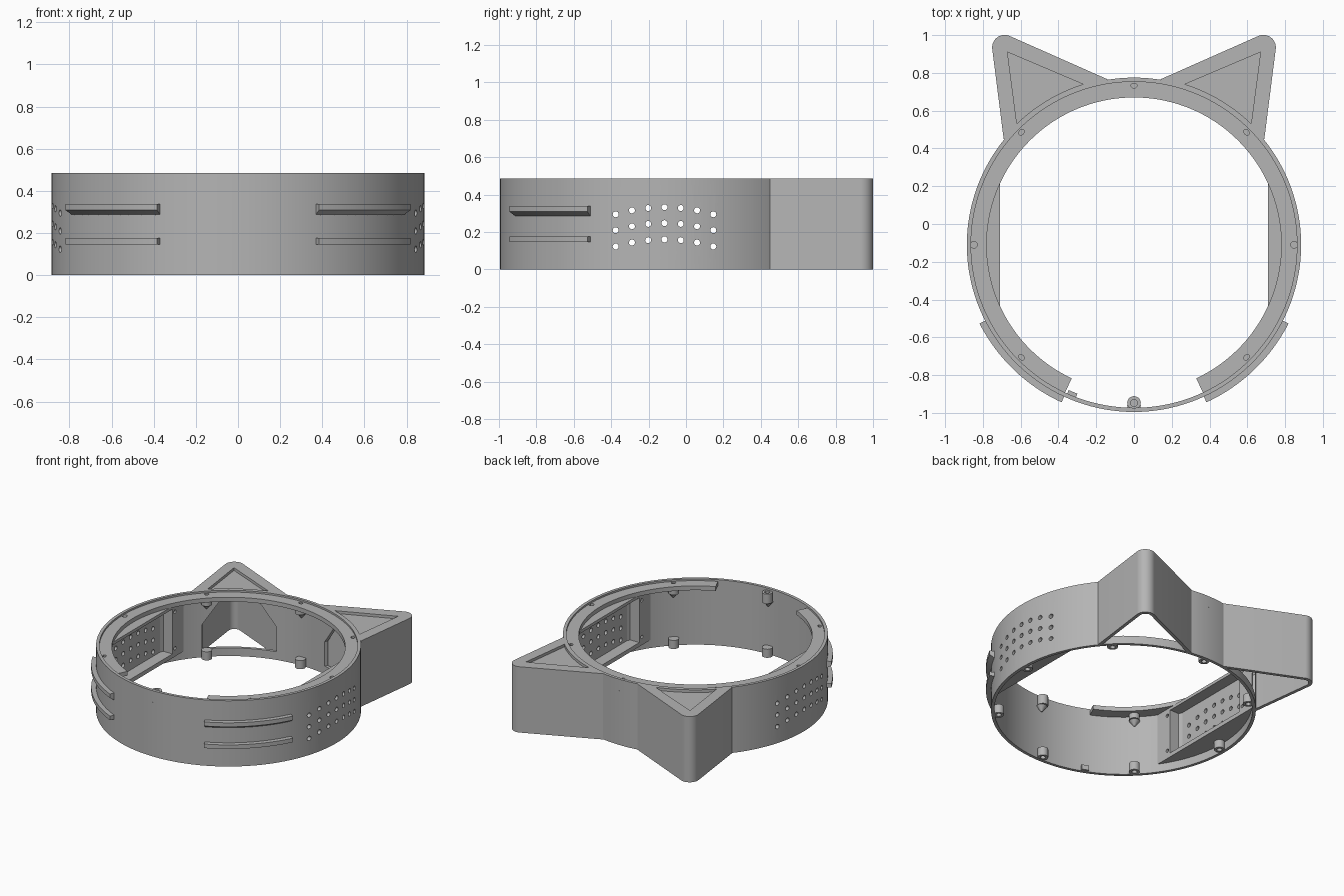
import bpy, bmesh, math
from mathutils import Matrix, Vector

if "Cube" in bpy.data.objects:
    bpy.data.objects.remove(bpy.data.objects["Cube"])

CY = -0.11            # ring centre in y
RO, RI, H = 0.885, 0.863, 0.485
grey = bpy.data.materials.new("plain grey")
grey.diffuse_color = (0.46, 0.46, 0.46, 1)
grey.use_nodes = True
grey.node_tree.nodes["Principled BSDF"].inputs["Base Color"].default_value = grey.diffuse_color


def finish(bm, name):
    bmesh.ops.recalc_face_normals(bm, faces=bm.faces)
    me = bpy.data.meshes.new(name)
    bm.to_mesh(me)
    bm.free()
    me.materials.append(grey)
    ob = bpy.data.objects.new(name, me)
    ob.location.y = CY
    bpy.context.collection.objects.link(ob)
    return ob


def polar(r, deg):
    return (r * math.cos(math.radians(deg)), r * math.sin(math.radians(deg)))


def arc_pts(r, a0, a1, n, c=(0, 0)):
    pts = [polar(r, a0 + (a1 - a0) * i / n) for i in range(n + 1)]
    return [(c[0] + x, c[1] + y) for x, y in pts]


def add_prism(bm, pts, z0, z1, mat=None):
    """Extrude a 2D outline from z0 to z1."""
    lo = [bm.verts.new((x, y, z0)) for x, y in pts]
    hi = [bm.verts.new((x, y, z1)) for x, y in pts]
    bm.faces.new(lo[::-1])
    bm.faces.new(hi)
    n = len(pts)
    for i in range(n):
        j = (i + 1) % n
        bm.faces.new((lo[i], lo[j], hi[j], hi[i]))
    if mat:
        bmesh.ops.transform(bm, matrix=mat, verts=lo + hi)


def add_cone(bm, r1, r2, z0, z1, x, y, n=20):
    bmesh.ops.create_cone(bm, cap_ends=True, segments=n, radius1=r1, radius2=r2, depth=z1 - z0,
                          matrix=Matrix.Translation((x, y, (z0 + z1) / 2)))


def sweep(name, prof, a0, a1, n):
    """Sweep an (r, z) profile round the ring axis."""
    bm = bmesh.new()
    closed = abs(a1 - a0) >= 360
    rows = []
    for i in range(n if closed else n + 1):
        a = a0 + (a1 - a0) * i / n
        rows.append([bm.verts.new((*polar(r, a), z)) for r, z in prof])
    m = len(prof)
    for i in range(n):
        p, q = rows[i], rows[(i + 1) % len(rows)]
        for k in range(m):
            bm.faces.new((p[k], p[(k + 1) % m], q[(k + 1) % m], q[k]))
    if not closed:
        bm.faces.new(rows[0])
        bm.faces.new(rows[-1][::-1])
    return finish(bm, name)


def rect(r0, r1, z0, z1):
    return [(r0, z0), (r1, z0), (r1, z1), (r0, z1)]


def cut(ob, bm):
    """Subtract a bmesh from an object."""
    tool = finish(bm, "cutter")
    tool.hide_render = True
    mod = ob.modifiers.new("cut", 'BOOLEAN')
    mod.operation, mod.solver, mod.object = 'DIFFERENCE', 'EXACT', tool
    dg = bpy.context.evaluated_depsgraph_get()
    me = bpy.data.meshes.new_from_object(ob.evaluated_get(dg))
    ob.modifiers.clear()
    ob.data = me
    bpy.data.objects.remove(tool)


def vent_holes():
    """Three gently arched rows of holes running along x."""
    bm = bmesh.new()
    for i in range(-3, 4):
        for z in (0.332, 0.247, 0.16):
            m = (Matrix.Translation((0, i * 0.087 - 0.005, z - 0.0042 * i * i))
                 @ Matrix.Rotation(math.pi / 2, 4, 'Y'))
            bmesh.ops.create_cone(bm, cap_ends=True, segments=16, radius1=0.016,
                                  radius2=0.016, depth=2.4, matrix=m)
    return bm


def ear_outline(inset, ext, r_in):
    """Rounded ear outline, right side, closed along the ring."""
    na, nb = Vector(polar(1, -7)), Vector(polar(1, 113))
    a = Vector((0.69, 0.56)) - na * inset - Vector(polar(ext, 83))
    b = Vector((0.14, 0.876)) - nb * inset - Vector(polar(ext, 23)) * 0.6
    ang = [math.degrees(math.atan2(v.y, v.x)) for v in (a, b)]
    return ([tuple(a)] + arc_pts(0.066 - inset, -7, 113, 12, (0.685, 1.045)) + [tuple(b)]
            + arc_pts(r_in, ang[1] - 1, ang[0] + 1, 16))


# Outer wall, with ear windows and vent holes
wall = sweep("ring_wall", rect(RI, RO, 0, H), 0, 360, 144)
windows = bmesh.new()
for a in (60, 120):
    x, y = polar(1, a)
    mat = Matrix(((-y, 0, x, 0), (x, 0, y, 0), (0, 1, 0, 0), (0, 0, 0, 1)))
    add_prism(windows, [(-.25, .06), (.25, .06), (.25, .24), (.12, .425), (-.12, .425), (-.25, .24)],
              0.7, 0.95, mat)
cut(wall, windows)
cut(wall, vent_holes())

# Top flange, open at the front, with screw holes
bosses = [polar(0.85, k * 45) for k in range(8)]
flange = sweep("top_flange", rect(0.78, RI + 0.005, 0.44, 0.472), -65, 245, 124)
screws = bmesh.new()
for x, y in bosses:
    add_cone(screws, 0.018, 0.018, 0.40, 0.52, x * 0.997, y * 0.997, 16)
cut(flange, screws)

# Screw bosses: tapered under the flange, plain at the base
for k, (x, y) in enumerate(bosses):
    s = 0.985
    if k % 4:
        bm = bmesh.new()
        add_cone(bm, 0.036, 0.036, 0.40, 0.471, x * s, y * s)
        upper = finish(bm, "upper_boss")
        bm = bmesh.new()
        add_cone(bm, 0.018, 0.018, 0.41, 0.52, x * s, y * s, 16)
        cut(upper, bm)
        bm = bmesh.new()
        add_cone(bm, 0.004, 0.036, 0.36, 0.40, x * 1.0, y * 1.0)
        finish(bm, "boss_taper")
    bm = bmesh.new()
    add_cone(bm, 0.036, 0.036, 0.002, 0.065, x * s, y * s)
    lower = finish(bm, "lower_boss")
    bm = bmesh.new()
    add_cone(bm, 0.018, 0.018, -0.02, 0.045, x * s, y * s, 16)
    cut(lower, bm)

for sx, side in ((1, "right"), (-1, "left")):
    flip = Matrix.Diagonal((sx, 1, 1, 1))

    # Hollow ear, open below, with a sunken triangle on top
    bm = bmesh.new()
    add_prism(bm, ear_outline(0, 0, 0.873), 0, H, flip)
    ear = finish(bm, side + "_ear")
    bm = bmesh.new()
    add_prism(bm, ear_outline(0.024, 0.05, 0.82), -0.1, 0.44, flip)
    cut(ear, bm)
    bm = bmesh.new()
    add_prism(bm, [(0.62, 0.64), (0.67, 1.02), (0.27, 0.85)] + arc_pts(0.892, 71, 47, 12), 0.465, 0.6, flip)
    cut(ear, bm)

    # Flat speaker mount with pocket, vents and corner screw holes
    half = math.degrees(math.acos(0.71 / 0.868))
    bm = bmesh.new()
    add_prism(bm, arc_pts(0.868, -half, half, 32), 0.06, 0.442, flip)
    mount = finish(bm, side + "_speaker_mount")
    bm = bmesh.new()
    add_prism(bm, [(0.6, -0.36), (0.795, -0.36), (0.795, 0.36), (0.6, 0.36)], 0.09, 0.42, flip)
    cut(mount, bm)
    bm = bmesh.new()
    for y in (-0.39, 0.39):
        for z in (0.12, 0.39):
            m = Matrix.Translation((sx * 0.71, y, z)) @ Matrix.Rotation(math.pi / 2, 4, 'Y')
            bmesh.ops.create_cone(bm, cap_ends=True, segments=12, radius1=0.013,
                                  radius2=0.013, depth=0.06, matrix=m)
    cut(mount, bm)
    cut(mount, vent_holes())

    # Outer rails on the front quarters
    a0, a1 = (-65.3, -27) if sx > 0 else (207, 245.3)
    sweep(side + "_lower_rail", rect(RO - 0.01, 0.918, 0.145, 0.175), a0, a1, 24)
    sweep(side + "_upper_rail", [(RO - 0.01, 0.28), (0.918, 0.308), (0.918, 0.338), (RO - 0.01, 0.338)],
          a0, a1, 24)

# Small locating tab near the base
bm = bmesh.new()
x, y = polar(0.858, 247.5)
bmesh.ops.create_cube(bm, size=1, matrix=Matrix.Translation((x, y, 0.02))
                      @ Matrix.Rotation(math.radians(-22.5), 4, 'Z') @ Matrix.Diagonal((0.05, 0.03, 0.035, 1)))
finish(bm, "locating_tab")

# Smooth curved sides, keep hard edges
bpy.ops.object.select_all(action='SELECT')
bpy.context.view_layer.objects.active = wall
bpy.ops.object.shade_smooth_by_angle(angle=math.radians(30))
